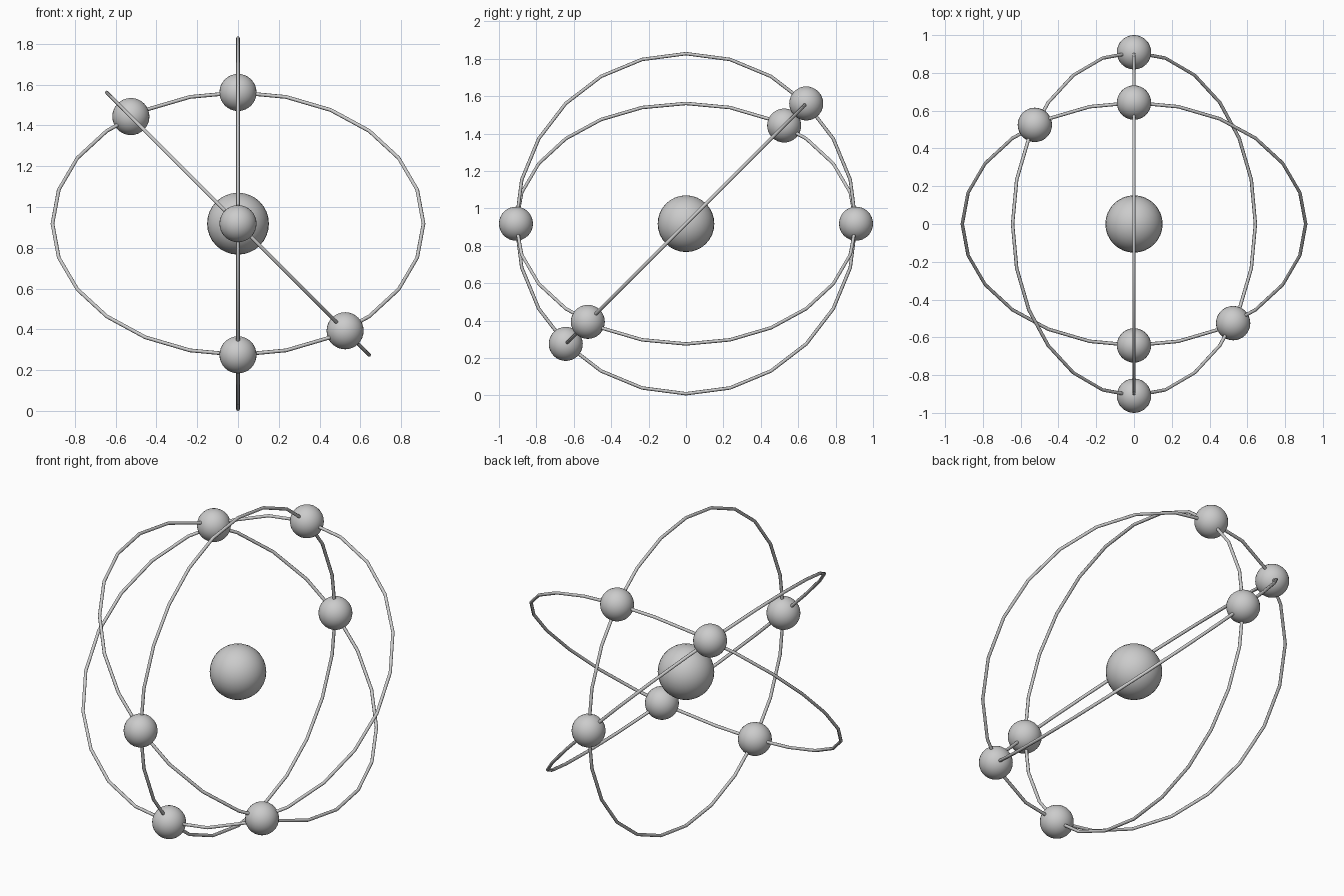
import bpy
from math import radians
from mathutils import Vector, Euler

cube = bpy.data.objects.get("Cube")
if cube:
    bpy.data.objects.remove(cube, do_unlink=True)

ORBIT = 1 / 1.1            # orbit radius
TUBE = ORBIT * 0.01        # orbit wire radius
CENTRE = Vector((0, 0, ORBIT + TUBE))

grey = bpy.data.materials.new("plain grey")
grey.use_nodes = True
colour = (0.6, 0.6, 0.6, 1)
grey.diffuse_color = colour
grey.node_tree.nodes["Principled BSDF"].inputs["Base Color"].default_value = colour


def finish(name):
    obj = bpy.context.object
    obj.name = name
    obj.data.materials.append(grey)
    bpy.ops.object.shade_smooth()


def ball(name, offset, radius):
    bpy.ops.mesh.primitive_uv_sphere_add(
        segments=32, ring_count=16, radius=radius, location=CENTRE + offset)
    finish(name)


def orbit(name, rotation):
    bpy.ops.mesh.primitive_torus_add(
        major_segments=24, minor_segments=8, major_radius=ORBIT,
        minor_radius=TUBE, location=CENTRE, rotation=rotation)
    finish(name)


# Central nucleus
ball("nucleus", Vector(), ORBIT / 6)

# Three orbit wires: one upright, two tilted by 45 degrees
orbit("upright_orbit", Euler((0, radians(90), 0)))
orbit("back_tilted_orbit", Euler((radians(45), 0, 0)))
orbit("side_tilted_orbit", Euler((0, radians(45), 0)))

# Electron pairs where the orbits cross
pairs = {"upper": (0, 1, 1), "side": (-1, 1, 1), "level": (0, 1, 0)}
for name, direction in pairs.items():
    arm = Vector(direction).normalized() * ORBIT
    ball(name + "_electron_back", arm, ORBIT * 0.1)
    ball(name + "_electron_front", -arm, ORBIT * 0.1)
